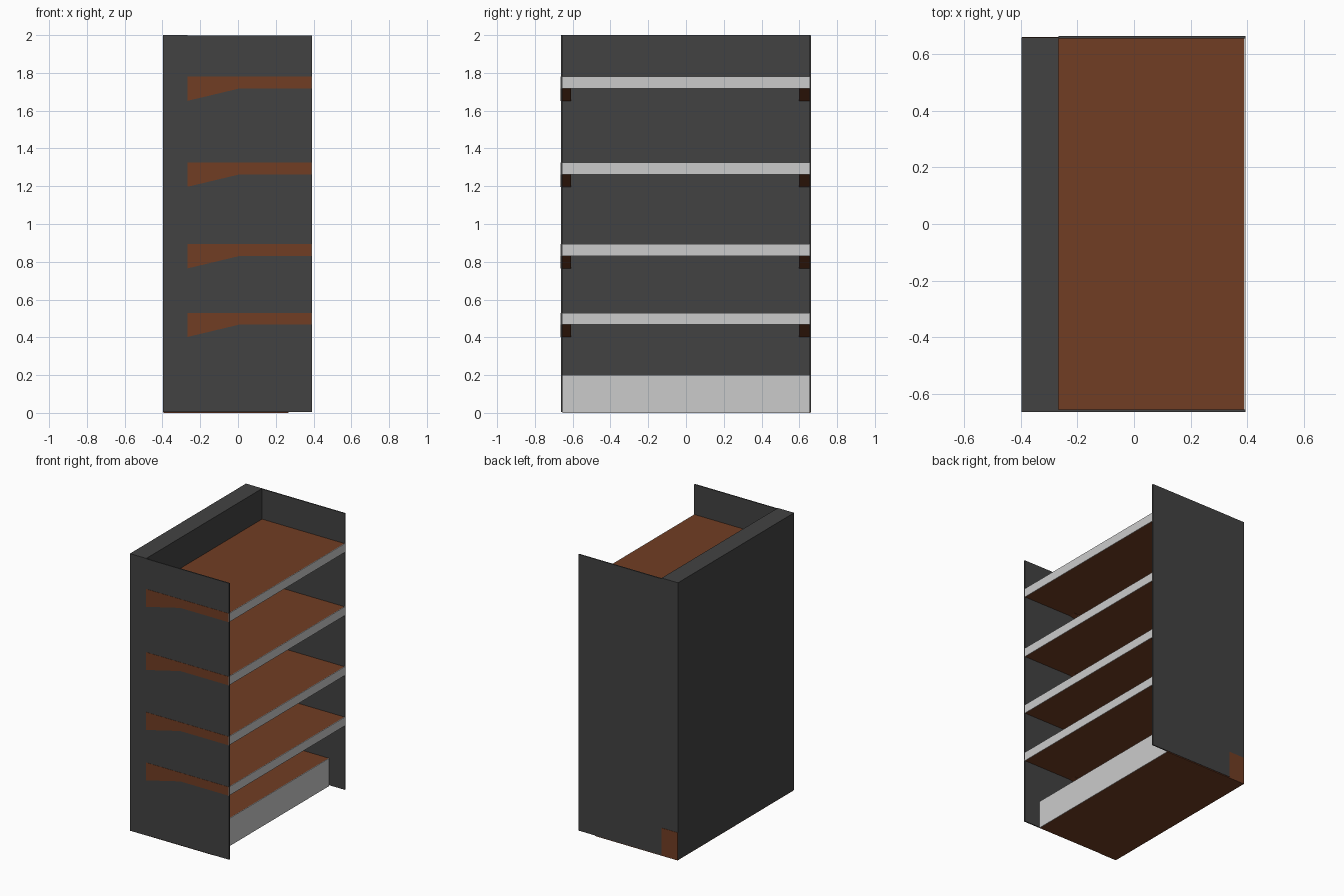
import bpy

if "Cube" in bpy.data.objects:
    bpy.data.objects.remove(bpy.data.objects["Cube"])


def material(name, color):
    m = bpy.data.materials.new(name)
    m.diffuse_color = color
    m.use_nodes = True
    m.node_tree.nodes["Principled BSDF"].inputs["Base Color"].default_value = m.diffuse_color
    return m


dark = material("dark_metal", (0.055, 0.055, 0.055, 1))
brown = material("brown_wood", (0.165, 0.047, 0.017, 1))


def prism(name, profile, y0, y1, mat=None):
    """Extrude an x-z profile from y0 to y1."""
    n = len(profile)
    verts = [(x, y, z) for y in (y0, y1) for x, z in profile]
    faces = [tuple(range(n)), tuple(range(2 * n - 1, n - 1, -1))]
    faces += [(i, i + n, (i + 1) % n + n, (i + 1) % n) for i in range(n)]
    mesh = bpy.data.meshes.new(name)
    mesh.from_pydata(verts, [], faces)
    if mat:
        mesh.materials.append(mat)
    obj = bpy.data.objects.new(name, mesh)
    bpy.context.collection.objects.link(obj)
    return obj


def box(name, x0, x1, y0, y1, z0, z1, mat=None):
    return prism(name, [(x0, z0), (x1, z0), (x1, z1), (x0, z1)], y0, y1, mat)


BACK, WALL, FRONT = -0.397, -0.267, 0.393

# Thick back wall
box("back_wall", BACK, WALL, -0.663, 0.658, 0.004, 2.0, dark)

# Thin side panels
box("left_side_panel", WALL, FRONT, -0.663, -0.655, 0.006, 1.997, dark)
box("right_side_panel", WALL, FRONT, 0.655, 0.663, 0.006, 1.997, dark)

# Base plinth with grey kick plate
box("base_plinth", BACK + 0.002, 0.264, -0.655, 0.66, 0.0, 0.2, brown)
box("kick_plate", 0.264, 0.268, -0.655, 0.655, 0.0, 0.2)

# Shelves with front price strips and tapered end brackets
for i, top in enumerate((0.53, 0.893, 1.325, 1.78), 1):
    low = top - 0.063
    box(f"shelf_{i}", WALL, FRONT - 0.004, -0.6645, 0.655, low, top, brown)
    box(f"shelf_front_strip_{i}", FRONT - 0.004, FRONT, -0.6645, 0.655, low, top)
    taper = [(WALL, low - 0.065), (0.005, low), (WALL, low)]
    prism(f"left_bracket_{i}", taper, -0.6645, -0.608, brown)
    prism(f"right_bracket_{i}", taper, 0.598, 0.655, brown)
